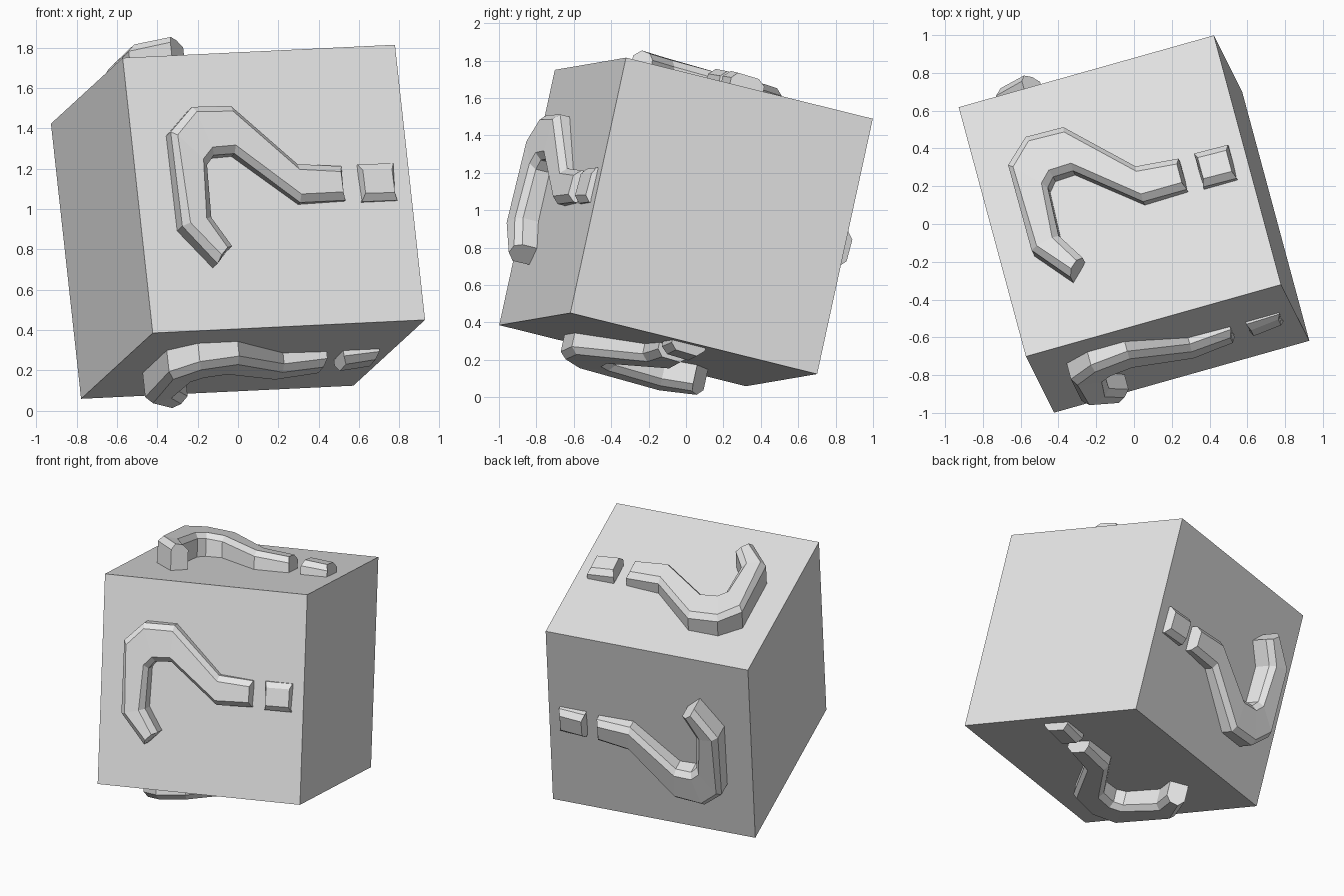
import bpy, bmesh
from mathutils import Vector, Matrix

if "Cube" in bpy.data.objects:
    bpy.data.objects.remove(bpy.data.objects["Cube"])

# Tumbled frame of the cube: u runs along the marks, v is "up", w is "back"
u = Vector((1.35, 0.38, 0.065)).normalized()
v = Vector((-0.14, 0.30, 1.365))
v = (v - u * v.dot(u)).normalized()
w = v.cross(u) * -1
if w.y < 0:
    w = -w
CENTRE = Vector((0, 0, 0.937))
HALF = 0.7025

grey = bpy.data.materials.new("plain_grey")
grey.diffuse_color = (0.8, 0.8, 0.8, 1)
grey.use_nodes = True
grey.node_tree.nodes["Principled BSDF"].inputs["Base Color"].default_value = grey.diffuse_color


def add_object(name, bm):
    bmesh.ops.recalc_face_normals(bm, faces=bm.faces[:])
    mesh = bpy.data.meshes.new(name)
    bm.to_mesh(mesh)
    bm.free()
    mesh.materials.append(grey)
    ob = bpy.data.objects.new(name, mesh)
    bpy.context.collection.objects.link(ob)
    return ob


def frame(x, y, z):
    m = Matrix((x, y, z)).transposed().to_4x4()
    m.translation = CENTRE
    return m


# Cube body
bm = bmesh.new()
bmesh.ops.create_cube(bm, size=2 * HALF)
add_object("cube_body", bm).matrix_world = frame(u, v, v.cross(w) and u.cross(v))

# Stroke stations: (outer edge, inner edge) in face coordinates
HOOK = [((-.358, -.387), (-.27, -.30)), ((-.52, -.19), (-.362, -.15)),
        ((-.523, .295), (-.352, .12)), ((-.395, .42), (-.31, .17)),
        ((-.19, .42), (-.20, .175)), ((.125, .112), (.115, -.085)),
        ((.355, .095), (.355, -.08))]
DOT = [((.44, .10), (.44, -.09)), ((.625, .10), (.625, -.09))]


def loft_stroke(name, stations, lift, matrix):
    """Raised stroke with chamfered top, thinning toward the dot."""
    bm = bmesh.new()
    mids = [(Vector(o) + Vector(i)) / 2 for o, i in stations]
    rings = []
    for k, (o, i) in enumerate(stations):
        o, i = Vector(o), Vector(i)
        # pull the top in slightly at both ends
        end = Vector((0, 0))
        if k == 0:
            end = (mids[1] - mids[0]).normalized() * 0.015
        elif k == len(stations) - 1:
            end = (mids[k - 1] - mids[k]).normalized() * 0.015
        step = (i - o).normalized() * 0.035

        def height(p):
            return lift - 0.09 * p.x - 0.03 * p.y

        ring = []
        for p, s in ((o, step), (i, -step)):
            h = height(p)
            lip = max(h - 0.035, 0.3 * h)
            t = p + s + end
            side = [(p.x, p.y, HALF - 0.03), (p.x, p.y, HALF + lip),
                    (t.x, t.y, HALF + h)]
            ring += side if p is o else side[::-1]
        rings.append([bm.verts.new(c) for c in ring])
    for a, b in zip(rings, rings[1:]):
        for j in range(6):
            n = (j + 1) % 6
            bm.faces.new((a[j], a[n], b[n], b[j]))
    bm.faces.new(rings[0])
    bm.faces.new(rings[-1])
    add_object(name, bm).matrix_world = matrix


# The same hooked mark is turned round the u axis onto four sides
SIDES = [("front", -w, v, .085), ("top", v, w, .13),
         ("back", w, -v, .11), ("bottom", -v, -w, .105)]
for side, out, up, lift in SIDES:
    m = frame(u, up, out)
    loft_stroke(side + "_hook", HOOK, lift, m)
    loft_stroke(side + "_dot", DOT, lift, m)
